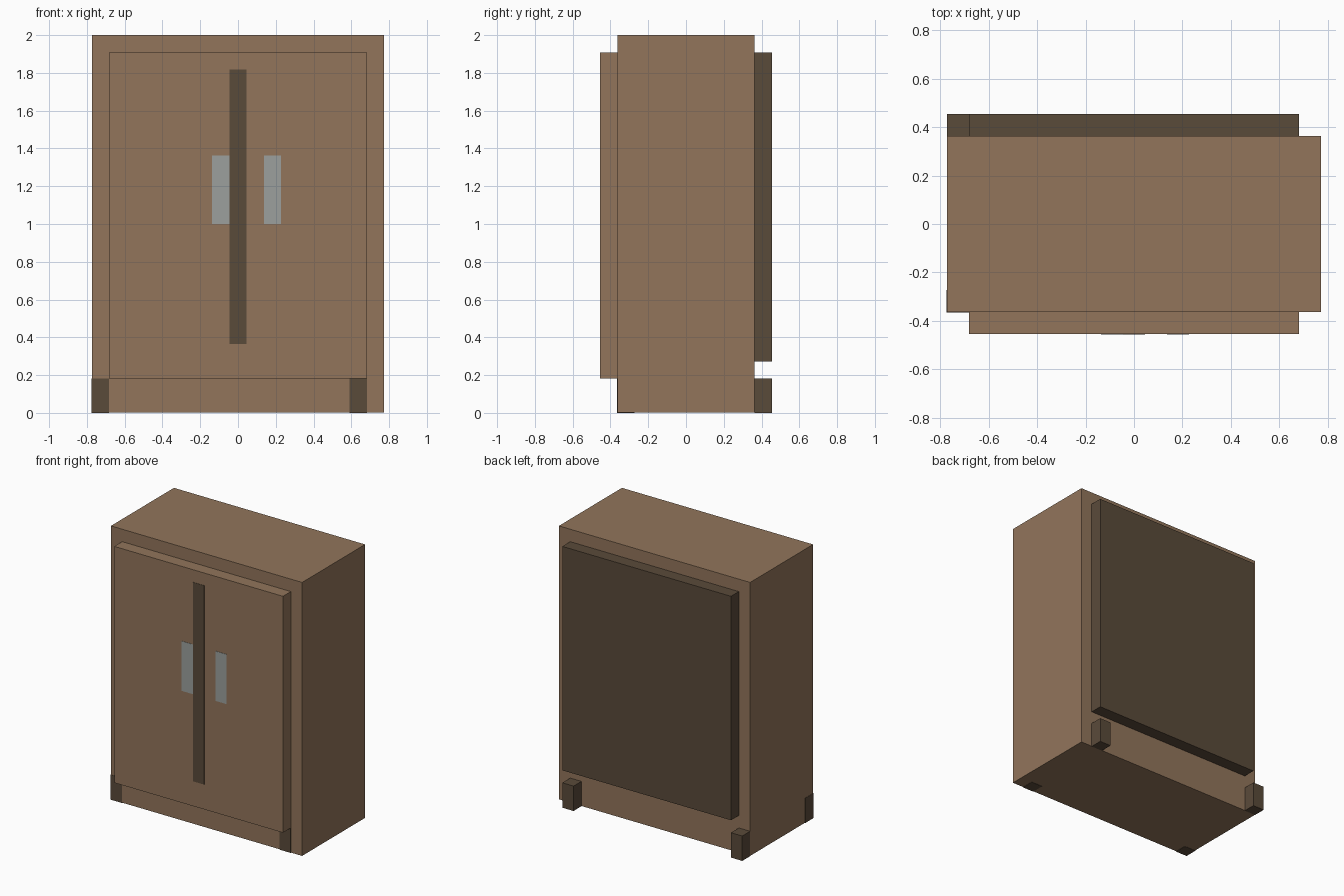
import bpy
import bmesh
from mathutils import Vector

old = bpy.data.objects.get("Cube")
if old:
    bpy.data.objects.remove(old, do_unlink=True)

U = 1 / 11      # grid module: the cabinet is 22 modules tall
SKIN = 0.02     # inlay thickness in modules


def material(name, color):
    m = bpy.data.materials.new(name)
    m.use_nodes = True
    rgba = (*color, 1)
    m.diffuse_color = rgba
    m.node_tree.nodes["Principled BSDF"].inputs["Base Color"].default_value = rgba
    return m


wood = material("brown wood", (0.287, 0.178, 0.105))
dark = material("dark wood", (0.102, 0.069, 0.042))
metal = material("grey metal", (0.332, 0.352, 0.337))


def box(name, x, y, z, mat):
    """Box from (min, max) ranges given in modules."""
    lo, hi = (Vector(c) * U for c in zip(x, y, z))
    bm = bmesh.new()
    bmesh.ops.create_cube(bm, size=1)
    bmesh.ops.scale(bm, vec=hi - lo, verts=bm.verts)
    bmesh.ops.translate(bm, vec=(lo + hi) / 2, verts=bm.verts)
    mesh = bpy.data.meshes.new(name)
    bm.to_mesh(mesh)
    bm.free()
    mesh.materials.append(mat)
    obj = bpy.data.objects.new(name, mesh)
    bpy.context.collection.objects.link(obj)
    return obj


# Main case with the raised door panel and back panel
box("cabinet_body", (-8.5, 8.5), (-4, 4), (SKIN, 22), wood)
box("door_panel", (-7.5, 7.5), (-5, -4), (2, 21), wood)
box("back_panel", (-7.5, 7.5), (4, 5), (3, 21), dark)

# Feet: the front pair is let into the case, the back pair stands behind it
for side, x0 in (("right", -8.5), ("left", 6.5)):
    skin_x = SKIN if side == "right" else 0
    box(f"front_foot_{side}", (x0 - skin_x, x0 + 1), (-4 - SKIN, -3), (0, 2), dark)
    box(f"back_foot_{side}", (x0, x0 + 1), (4, 5), (0, 2), dark)

# Door gap and handles, flush inlays on the door
inlay = (-5 - SKIN, -5 + SKIN)
box("door_gap", (-0.5, 0.5), inlay, (4, 20), dark)
box("handle_right", (-1.5, -0.5), inlay, (11, 15), metal)
box("handle_left", (1.5, 2.5), inlay, (11, 15), metal)
